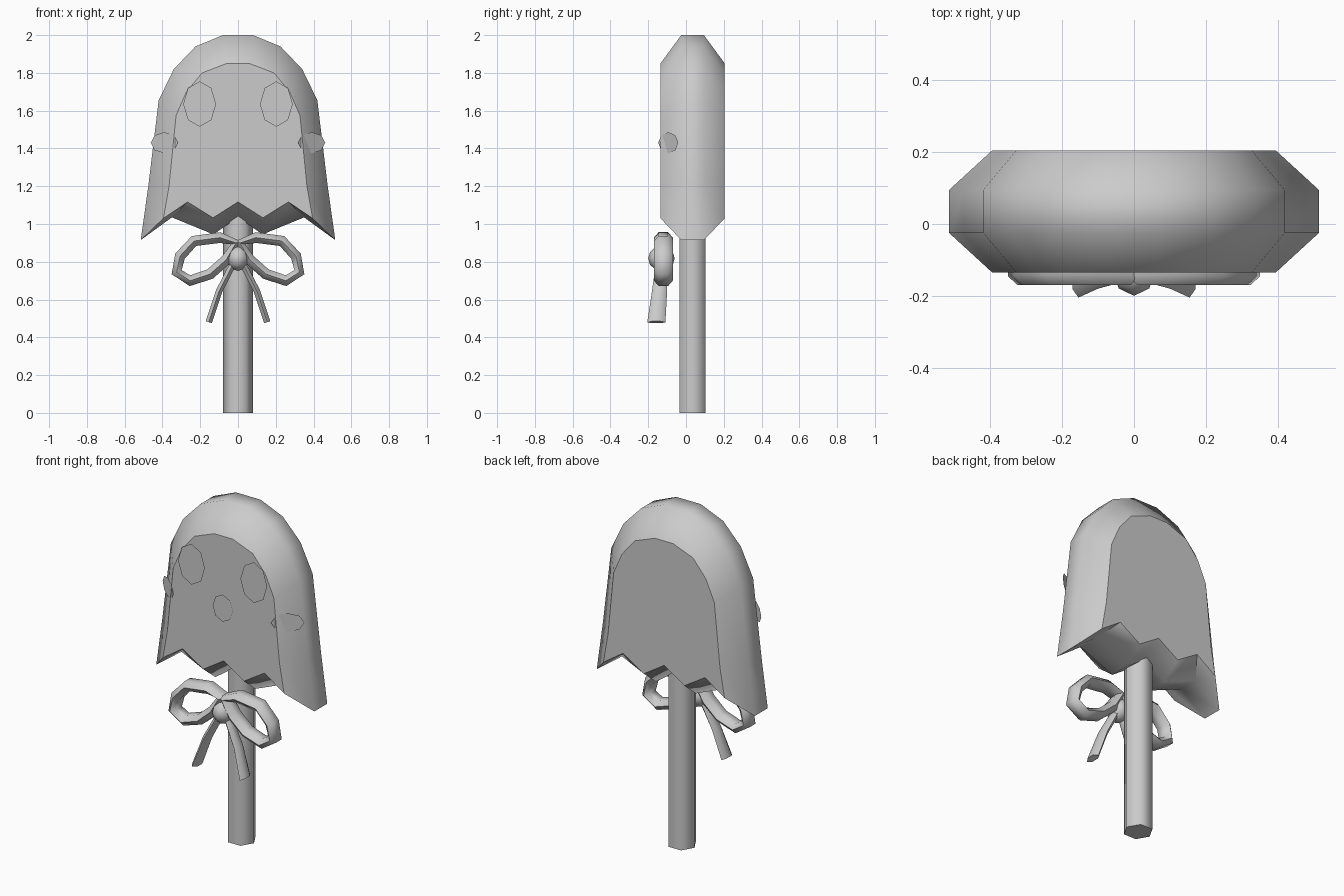
import bpy, bmesh
from math import cos, sin, pi, radians
from mathutils import Vector

if "Cube" in bpy.data.objects:
    bpy.data.objects.remove(bpy.data.objects["Cube"])


def make(name, verts, faces, angle=45, flat=(), fix=True):
    me = bpy.data.meshes.new(name)
    me.from_pydata(verts, [], faces)
    if fix:
        bm = bmesh.new()
        bm.from_mesh(me)
        bmesh.ops.recalc_face_normals(bm, faces=bm.faces)
        bm.to_mesh(me)
        bm.free()
    me.shade_smooth()
    me.set_sharp_from_angle(angle=radians(angle))
    for i in flat:
        me.polygons[i].use_smooth = False
    ob = bpy.data.objects.new(name, me)
    bpy.context.collection.objects.link(ob)
    return ob


def skin(rings, closed=False):
    """Join rings of equal length with quads; cap the ends when open."""
    n, m = len(rings[0]), len(rings)
    verts = [v for r in rings for v in r]
    faces = [] if closed else [tuple(range(n)), tuple(range((m - 1) * n, m * n))]
    for k in range(m if closed else m - 1):
        a, b = k * n, (k + 1) % m * n
        faces += [(a + i, a + (i + 1) % n, b + (i + 1) % n, b + i) for i in range(n)]
    return verts, faces


def ribbon(name, path, ra, rb, closed):
    """Sweep a flattened hexagon along a path of (x, y, z) points."""
    pts = [Vector(p) for p in path]
    rings = []
    for i, p in enumerate(pts):
        if closed:
            t = pts[(i + 1) % len(pts)] - pts[i - 1]
        else:
            t = pts[min(i + 1, len(pts) - 1)] - pts[max(i - 1, 0)]
        a = Vector((-t.z, 0, t.x)).normalized() * ra
        b = Vector((0, rb[i] if not closed else rb[0], 0))
        rings.append([p + a * sin(k * pi / 3) * 1.1 + b * cos(k * pi / 3) for k in range(6)])
    v, f = skin(rings, closed)
    make(name, v, f, 50)


def disc(name, centre, u, rz):
    """Flat eight-sided disc facing forward."""
    c, u = Vector(centre), Vector(u)
    v = [c + u * cos(k * pi / 4) + Vector((0, 0, rz * sin(k * pi / 4))) for k in range(8)]
    make(name, v, [tuple(range(8))], fix=False)


# Ghost-shaped body: chamfered slab with a zigzag hem (right halves of profiles)
outer = [(.08, 2), (.225, 1.94), (.34, 1.82), (.42, 1.655), (.475, 1.2), (.515, .915),
         (.35, 1.035), (.13, .945), (0, 1.035)]
inner = [(.06, 1.85), (.19, 1.8), (.273, 1.7), (.328, 1.575), (.365, 1.2), (.395, 1.03),
         (.267, 1.117), (.132, 1.033), (0, 1.117)]


def outline(half, y):
    full = half + [(-x, z) for x, z in reversed(half[:-1])]
    return [(x, y, z) for x, z in full]


v, f = skin([outline(inner, -.135), outline(outer, -.025),
             outline(outer, .095), outline(inner, .205)])
make("body", v, f, 60, flat=(0, 1))

# Hexagonal stick
v, f = skin([[(.08 * cos(k * pi / 3), .035 + .08 * sin(k * pi / 3), z) for k in range(6)]
             for z in (0, 1.25)])
make("stick", v, f, 65)

# Face: eyes, cheeks and mouth
disc("mouth", (0, -.142, 1.43), (.066, 0, 0), .08)
for s, side in ((1, "right"), (-1, "left")):
    disc(side + "_eye", (.203 * s, -.143, 1.635), (.087, 0, 0), .12)
    disc(side + "_cheek", (.39 * s, -.094, 1.43), (.072, .053 * s, 0), .056)

    # Bow loops and tails
    loop = [(.01, .9), (.095, .928), (.233, .91), (.307, .83),
            (.325, .745), (.254, .7), (.148, .735), (.063, .81)]
    ribbon(side + "_bow_loop", [(x * s, -.12, z) for x, z in loop], .03, [.05], True)
    tail = [(.025, -.13, .79), (.1, -.14, .645), (.155, -.157, .48)]
    ribbon(side + "_bow_tail", [(x * s, y, z) for x, y, z in tail], .018, [.03, .04, .048], False)

# Bow knot
bpy.ops.mesh.primitive_uv_sphere_add(segments=8, ring_count=6, radius=1, location=(0, -.13, .818))
knot = bpy.context.object
knot.name = "bow_knot"
knot.scale = (.06, .07, .066)
bpy.ops.object.shade_smooth()
